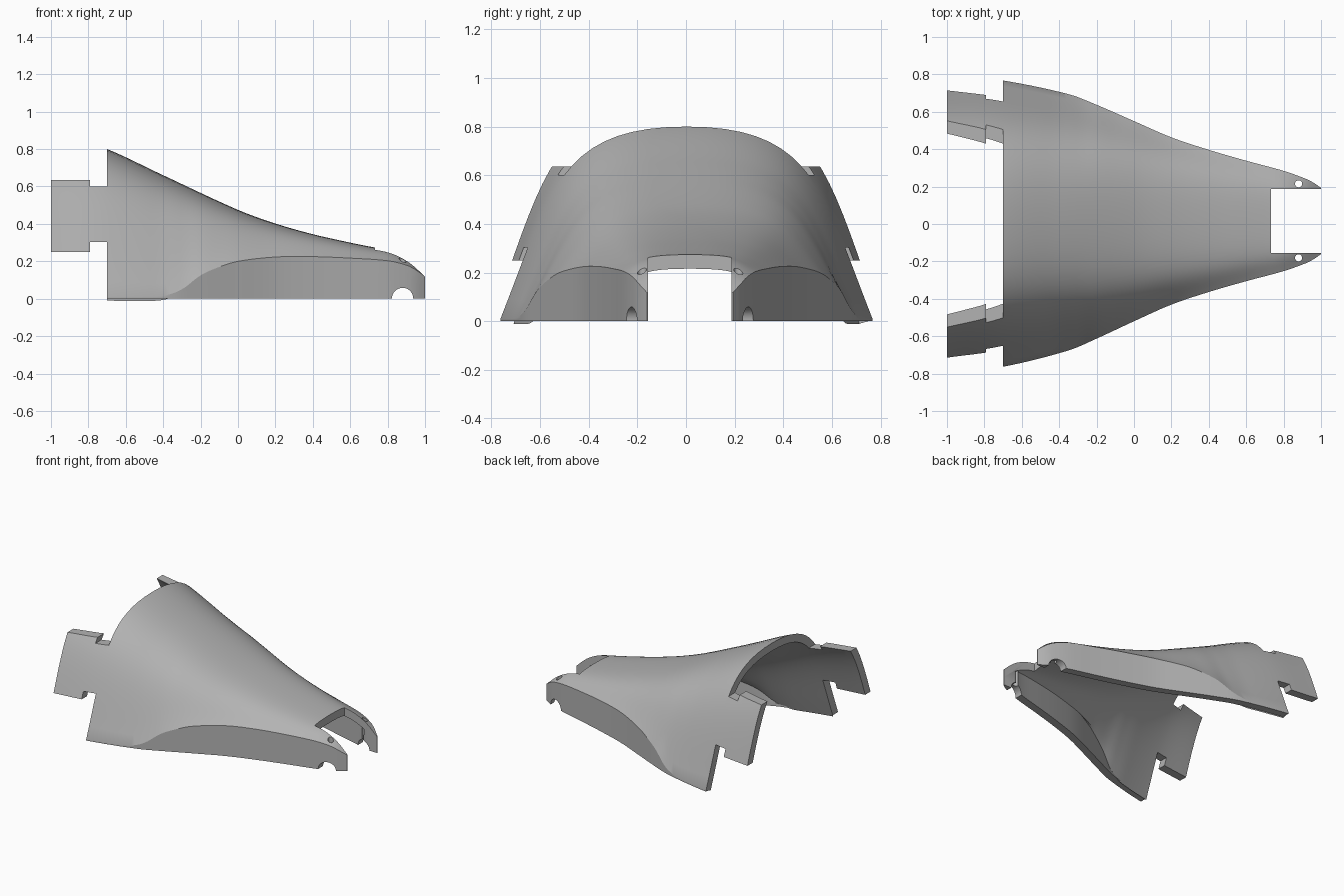
import bpy, bmesh, math
from mathutils import Vector

if "Cube" in bpy.data.objects:
    bpy.data.objects.remove(bpy.data.objects["Cube"])

THICK = 0.058

# profile stations along the length: (x, value)
TOP = [(-1, .90), (-.7, .80), (-.4, .66), (0, .475), (.2, .402), (.4, .345), (.6, .30),
       (.73, .274), (.8, .262), (.87, .235), (.93, .195), (1, .128)]
WIDTH = [(-1, .80), (-.7, .765), (-.35, .685), (-.2, .625), (0, .535), (.2, .447), (.4, .38),
         (.6, .322), (.8, .268), (.9, .233), (.95, .211), (1, .177)]
WALL = [(-1, .01), (-.5, .01), (-.4, .015), (-.3, .05), (-.2, .125), (-.1, .17), (0, .2),
        (.2, .223), (.4, .225), (.6, .217), (.8, .203), (.9, .18), (.95, .155), (1, .118)]
SHIFT = [(-1, 0), (-.7, .002), (0, .015), (1, .016)]


def sample(tab, x):
    """Smooth curve through the stations."""
    n = len(tab)

    def tangent(i):
        a, b = tab[max(i - 1, 0)], tab[min(i + 1, n - 1)]
        return (b[1] - a[1]) / (b[0] - a[0])
    for i in range(n - 1):
        (x0, v0), (x1, v1) = tab[i], tab[i + 1]
        if x <= x1 or i == n - 2:
            h = x1 - x0
            t = (x - x0) / h
            return ((2*t**3 - 3*t*t + 1) * v0 + (t**3 - 2*t*t + t) * h * tangent(i)
                    + (3*t*t - 2*t**3) * v1 + (t**3 - t*t) * h * tangent(i + 1))


def section(x):
    """Outer and inner arch outlines at x."""
    w, h, zc, s = (sample(t, x) for t in (WIDTH, TOP, WALL, SHIFT))
    p = [Vector(q) for q in ((w, zc), (.73 * w, zc + .66 * (h - zc)), (.69 * w, h), (0, h))]
    half = [Vector((w, 0)), Vector((w, zc * .5))]
    for i in range(19):
        t = i / 18
        u = 1 - t
        half.append(u**3 * p[0] + 3*u*u*t * p[1] + 3*u*t*t * p[2] + t**3 * p[3])
    pts = half + [Vector((-q.x, q.y)) for q in reversed(half[:-1])]
    inner = []
    for i, q in enumerate(pts):
        d = (pts[min(i + 1, len(pts) - 1)] - pts[max(i - 1, 0)]).normalized()
        inner.append(q + Vector((-d.y, d.x)) * THICK)
    inner[0].y = inner[-1].y = 0
    return [(x, q.x + s, q.y) for q in pts], [(x, q.x + s, q.y) for q in inner]


def finish(bm, name):
    bmesh.ops.recalc_face_normals(bm, faces=bm.faces[:])
    me = bpy.data.meshes.new(name)
    bm.to_mesh(me)
    bm.free()
    ob = bpy.data.objects.new(name, me)
    bpy.context.scene.collection.objects.link(ob)
    return ob


def prism(name, outline, axis, lo, hi):
    """Extrude a flat outline along y (outline in xz) or z (outline in xy)."""
    bm = bmesh.new()
    if axis == 'y':
        rings = [[bm.verts.new((a, v, b)) for a, b in outline] for v in (lo, hi)]
    else:
        rings = [[bm.verts.new((a, b, v)) for a, b in outline] for v in (lo, hi)]
    n = len(outline)
    bm.faces.new(rings[0])
    bm.faces.new(rings[1])
    for i in range(n):
        j = (i + 1) % n
        bm.faces.new((rings[0][i], rings[0][j], rings[1][j], rings[1][i]))
    ob = finish(bm, name)
    ob.hide_render = True
    return ob


def circle(cx, cy, r, n=32):
    return [(cx + r * math.cos(2 * math.pi * i / n), cy + r * math.sin(2 * math.pi * i / n))
            for i in range(n)]


def sound(me):
    """A good cut keeps the full length and most faces."""
    if len(me.polygons) < 500:
        return False
    xs = [v.co.x for v in me.vertices]
    return max(xs) - min(xs) > 1.95


def cut(ob, cutter):
    """Subtract the cutter, using the first solver that gives a sound mesh."""
    for solver in ('MANIFOLD', 'EXACT', 'FLOAT'):
        mod = ob.modifiers.new("cut", 'BOOLEAN')
        try:
            mod.solver = solver
        except TypeError:
            ob.modifiers.remove(mod)
            continue
        mod.operation = 'DIFFERENCE'
        mod.object = cutter
        bpy.context.view_layer.update()
        dg = bpy.context.evaluated_depsgraph_get()
        me = bpy.data.meshes.new_from_object(ob.evaluated_get(dg))
        ob.modifiers.remove(mod)
        if sound(me):
            ob.data = me
            break
    bpy.data.objects.remove(cutter)


# thick lofted shell
bm = bmesh.new()
rings = []
N = 72
for k in range(N + 1):
    outer, inner = section(-1 + 2 * k / N)
    rings.append([bm.verts.new(c) for c in outer + inner[::-1]])
M = len(rings[0])
for a, b in zip(rings, rings[1:]):
    for i in range(M):
        j = (i + 1) % M
        bm.faces.new((a[i], a[j], b[j], b[i]))
for r in (rings[0], rings[-1]):
    for i in range(M // 2 - 1):
        bm.faces.new((r[i], r[i + 1], r[M - 2 - i], r[M - 1 - i]))
shell = finish(bm, "curved_shell")

# rear tabs, front slot, axle notch, pin holes
cut(shell, prism("tab_top_cutter", [(-1.2, .635), (-.79, .635), (-.79, .6), (-.7, .6),
                                    (-.7, 1.3), (-1.2, 1.3)], 'y', -1.5, 1.5))
cut(shell, prism("tab_bottom_cutter", [(-1.2, .25), (-.79, .25), (-.79, .302), (-.7, .302),
                                       (-.7, -.3), (-1.2, -.3)], 'y', -1.5, 1.5))
cut(shell, prism("slot_cutter", [(.733, -.156), (1.2, -.156), (1.2, .188), (.733, .188)],
                 'z', -.3, .8))
cut(shell, prism("notch_cutter", circle(.88, .0013, .057), 'y', -1, 1))
for y in (.215, -.181):
    cut(shell, prism("pin_hole_cutter", circle(.88, y, .019, 24), 'z', -.3, .8))

mat = bpy.data.materials.new("plain grey")
mat.diffuse_color = (.45, .45, .45, 1)
mat.use_nodes = True
mat.node_tree.nodes["Principled BSDF"].inputs["Base Color"].default_value = mat.diffuse_color
shell.data.materials.clear()
shell.data.materials.append(mat)
shell.hide_render = False
bpy.context.view_layer.objects.active = shell
shell.select_set(True)
bpy.ops.object.shade_smooth_by_angle(angle=math.radians(24))
